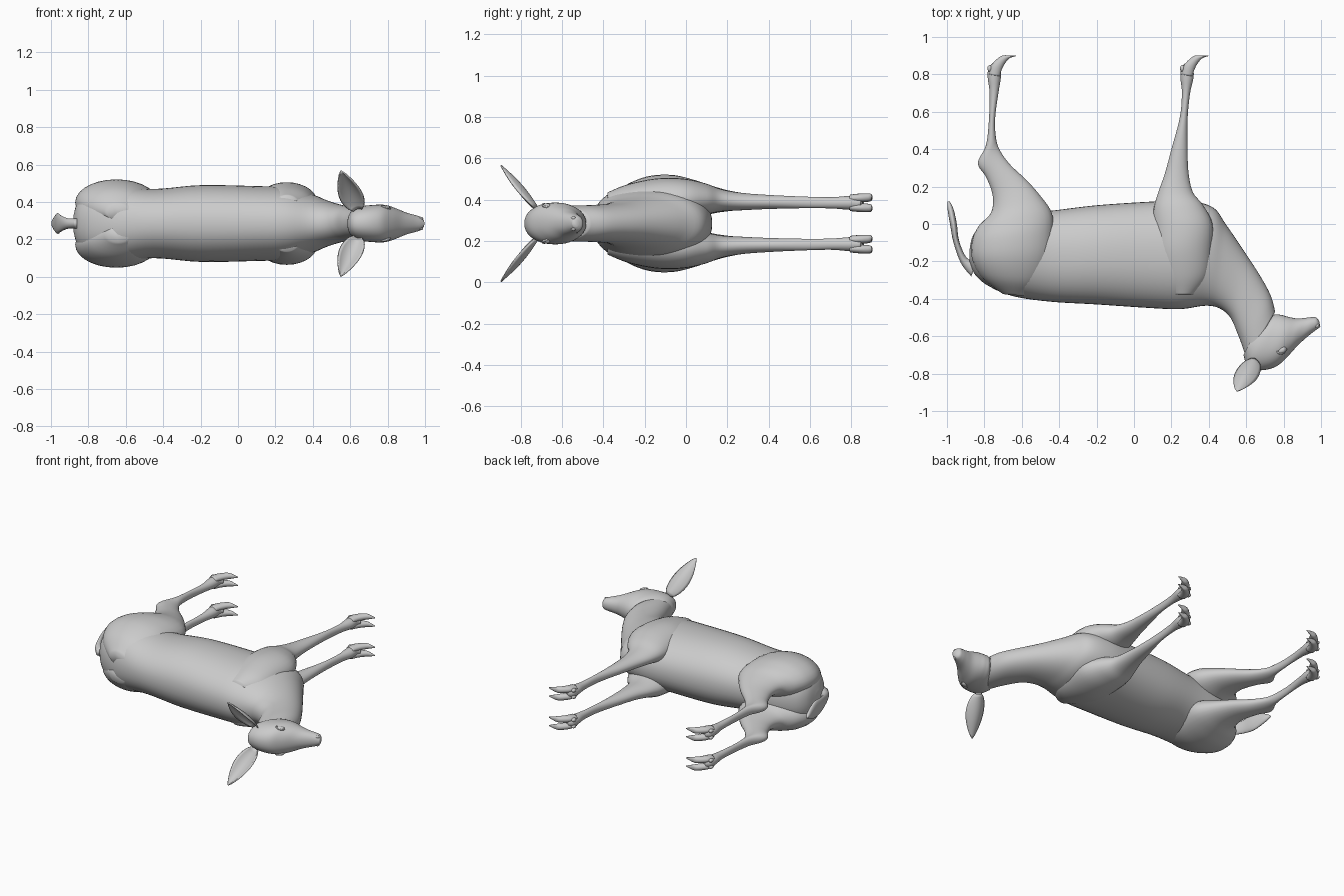
import bpy, bmesh, math
from mathutils import Vector

MID = 0.285   # the animal lies on its side, mirrored about z = MID


def spline(rows, steps):
    """Catmull-Rom interpolation through rows of numbers."""
    out = []
    for i in range(len(rows) - 1):
        p = [rows[max(i - 1, 0)], rows[i], rows[i + 1], rows[min(i + 2, len(rows) - 1)]]
        for k in range(steps):
            t = k / steps
            out.append([0.5 * (2 * b + (c - a) * t + (2 * a - 5 * b + 4 * c - d) * t * t
                               + (3 * b - a - 3 * c + d) * t ** 3) for a, b, c, d in zip(*p)])
    out.append(list(rows[-1]))
    return out


def finish(name, bm):
    bmesh.ops.recalc_face_normals(bm, faces=bm.faces)
    for f in bm.faces:
        f.smooth = True
    me = bpy.data.meshes.new(name)
    bm.to_mesh(me)
    bm.free()
    ob = bpy.data.objects.new(name, me)
    bpy.context.collection.objects.link(ob)
    return ob


def loft(name, rows, side=0, n=32, steps=5, power=1.0):
    """Rows: x1, y1, x2, y2 (ends of the section), lateral centre, lateral half width."""
    bm = bmesh.new()
    rings = []
    for x1, y1, x2, y2, s, w in spline(rows, steps):
        w = max(w, 0.002)
        ring = []
        for k in range(n):
            a = 2 * math.pi * k / n
            c, d = math.cos(a), math.sin(a)
            c = math.copysign(abs(c) ** power, c)
            d = math.copysign(abs(d) ** power, d)
            z = s + w * d
            ring.append(bm.verts.new(((x1 + x2) / 2 + c * (x1 - x2) / 2,
                                      (y1 + y2) / 2 + c * (y1 - y2) / 2,
                                      MID + (side or 1) * z)))
        rings.append(ring)
    for r, q in zip(rings, rings[1:]):
        for k in range(n):
            bm.faces.new((r[k], r[(k + 1) % n], q[(k + 1) % n], q[k]))
    bm.faces.new(rings[0])
    bm.faces.new(rings[-1])
    return finish(name, bm)


def ball(name, loc, size, turn=0):
    bm = bmesh.new()
    bmesh.ops.create_uvsphere(bm, u_segments=20, v_segments=12, radius=1)
    ob = finish(name, bm)
    ob.location, ob.scale, ob.rotation_euler = loc, size, (0, 0, turn)
    return ob


def ear(name, side):
    """Cupped leaf with a narrow base, thickened."""
    base, tip = Vector((0.64, -0.725, 0.075)), Vector((0.55, -0.895, 0.28))
    d = tip - base
    across = Vector((1, 0, 0))
    across = (across - d * (across.dot(d) / d.length_squared)).normalized()
    nrm = across.cross(d).normalized()
    bm = bmesh.new()
    rows = []
    for i in range(15):
        t = i / 14
        w = 0.022 * (1 - t) + 0.047 * math.sin(math.pi * t ** 0.85) ** 0.8 + 0.002
        depth = 0.032 * math.sin(math.pi * min(1, 0.15 + 0.85 * t))
        row = []
        for j in range(11):
            u = j / 5 - 1
            p = base + d * t + across * (u * w) + nrm * (depth * (u * u - 0.5))
            row.append(bm.verts.new((p.x, p.y, MID + side * p.z)))
        rows.append(row)
    for r, q in zip(rows, rows[1:]):
        for j in range(10):
            bm.faces.new((r[j], r[j + 1], q[j + 1], q[j]))
    ob = finish(name, bm)
    m = ob.modifiers.new("thickness", 'SOLIDIFY')
    m.thickness, m.offset = 0.008, 0


# Trunk and neck
loft("trunk_and_neck", [
    (-0.88, -0.20, -0.88, -0.14, 0, .04), (-0.85, -0.27, -0.86, -0.06, 0, .12),
    (-0.78, -0.33, -0.80, 0.00, 0, .18), (-0.65, -0.385, -0.66, 0.05, 0, .205),
    (-0.45, -0.415, -0.45, 0.07, 0, .185), (-0.20, -0.43, -0.20, 0.10, 0, .205),
    (0.10, -0.45, 0.10, 0.12, 0, .20), (0.25, -0.455, 0.28, 0.125, 0, .192),
    (0.38, -0.437, 0.42, 0.09, 0, .155), (0.455, -0.45, 0.49, 0.0, 0, .125),
    (0.515, -0.50, 0.585, -0.14, 0, .10), (0.555, -0.59, 0.67, -0.27, 0, .09),
    (0.585, -0.67, 0.73, -0.38, 0, .087), (0.60, -0.73, 0.755, -0.47, 0, .082)], n=48, power=0.93)

# Head and muzzle
loft("head", [
    (0.585, -0.70, 0.66, -0.56, 0, .07), (0.61, -0.765, 0.74, -0.49, 0, .093),
    (0.68, -0.782, 0.78, -0.485, 0, .10), (0.76, -0.762, 0.82, -0.495, 0, .099),
    (0.82, -0.71, 0.87, -0.505, 0, .08), (0.88, -0.645, 0.915, -0.502, 0, .059),
    (0.94, -0.592, 0.95, -0.498, 0, .046), (0.98, -0.562, 0.975, -0.50, 0, .035),
    (0.996, -0.55, 0.99, -0.52, 0, .018)], n=40, power=0.93)

# Tail
loft("tail", [
    (-0.87, -0.28, -0.84, -0.20, 0, .028), (-0.925, -0.21, -0.895, -0.18, 0, .028),
    (-0.965, -0.10, -0.935, -0.09, 0, .045), (-0.982, -0.01, -0.947, 0.0, 0, .055),
    (-0.997, 0.08, -0.965, 0.08, 0, .03), (-0.998, 0.12, -0.985, 0.12, 0, .006)], n=20)

HIND = [
    (-0.70, -0.375, -0.58, -0.385, .06, .04), (-0.81, -0.29, -0.49, -0.31, .09, .09),
    (-0.865, -0.19, -0.44, -0.18, .11, .118), (-0.865, -0.09, -0.43, -0.05, .115, .12),
    (-0.83, -0.01, -0.44, 0.06, .115, .10), (-0.765, 0.06, -0.50, 0.15, .115, .072),
    (-0.755, 0.15, -0.575, 0.235, .11, .052), (-0.79, 0.25, -0.66, 0.315, .106, .04),
    (-0.835, 0.325, -0.715, 0.39, .104, .034), (-0.792, 0.42, -0.738, 0.46, .104, .03),
    (-0.776, 0.55, -0.742, 0.57, .102, .026), (-0.772, 0.70, -0.725, 0.70, .100, .026),
    (-0.782, 0.78, -0.712, 0.78, .100, .033), (-0.778, 0.835, -0.71, 0.825, .100, .034),
    (-0.755, 0.86, -0.70, 0.845, .100, .022)]
FRONT = [
    (0.20, -0.38, 0.32, -0.38, .10, .05), (0.13, -0.28, 0.40, -0.28, .10, .09),
    (0.10, -0.15, 0.42, -0.13, .11, .108), (0.10, -0.03, 0.42, 0.0, .115, .102),
    (0.105, 0.08, 0.37, 0.10, .118, .077), (0.13, 0.17, 0.315, 0.17, .112, .054),
    (0.165, 0.27, 0.292, 0.27, .106, .042), (0.20, 0.40, 0.286, 0.40, .104, .034),
    (0.245, 0.57, 0.287, 0.57, .102, .028), (0.256, 0.70, 0.30, 0.70, .100, .027),
    (0.248, 0.78, 0.318, 0.78, .100, .033), (0.252, 0.835, 0.32, 0.825, .100, .034),
    (0.275, 0.86, 0.33, 0.845, .100, .022)]
TOE = [
    (-0.775, 0.80, -0.718, 0.79, 0, .018), (-0.765, 0.845, -0.707, 0.825, 0, .021),
    (-0.735, 0.88, -0.692, 0.855, 0, .021), (-0.705, 0.90, -0.672, 0.88, 0, .019),
    (-0.67, 0.902, -0.655, 0.891, 0, .013), (-0.632, 0.902, -0.63, 0.898, 0, .003)]

# Legs with cloven feet, ears and face details on both sides
for side, tag in ((1, "left"), (-1, "right")):
    for part, rows, shift in (("hind", HIND, 0), ("front", FRONT, 1.03)):
        loft(f"{part}_leg_{tag}", rows, side, n=28)
        for k, s in enumerate((0.078, 0.122)):
            spread = (-1, 1)[k] * 0.006
            toe = [(a + shift, b, c + shift, d, s + spread * i / 5, w)
                   for i, (a, b, c, d, _, w) in enumerate(TOE)]
            loft(f"{part}_toe_{tag}_{k + 1}", toe, side, n=16, steps=4)
            ball(f"{part}_dewclaw_{tag}_{k + 1}", (-0.771 + shift, 0.832, MID + side * s),
                 (0.013, 0.018, 0.012))
    ear(f"ear_{tag}", side)
    ball(f"eye_{tag}", (0.79, -0.675, MID + side * 0.084), (0.026, 0.018, 0.014), 0.5)
    bpy.ops.mesh.primitive_torus_add(major_radius=0.025, minor_radius=0.005, major_segments=24,
                                     minor_segments=8, location=(0.79, -0.675, MID + side * 0.086),
                                     rotation=(0, side * 0.3, 0.5))
    lid = bpy.context.object
    lid.name = f"eyelid_{tag}"
    lid.scale = (1, 0.7, 1)
    bpy.ops.object.shade_smooth()
    ball(f"nostril_{tag}", (0.978, -0.545, MID + side * 0.026), (0.014, 0.009, 0.01), 0.6)
